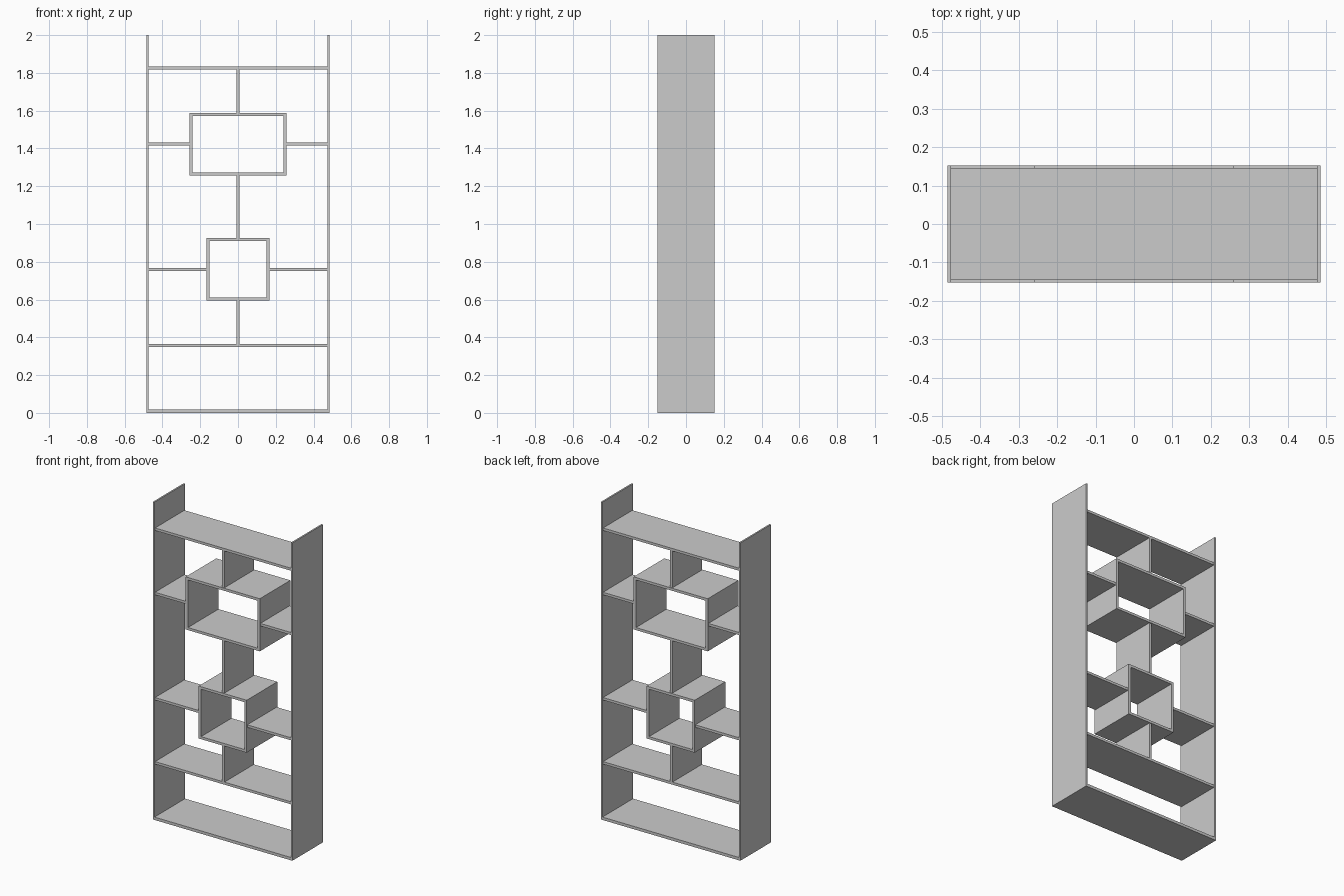
import bpy

if "Cube" in bpy.data.objects:
    bpy.data.objects.remove(bpy.data.objects["Cube"])

D = 0.152   # half depth of side panels, boxes and base
DS = 0.146  # half depth of the inset shelves
T = 0.016   # board thickness
SIDE_IN, SIDE_OUT = 0.475, 0.485


def board(name, x0, x1, z0, z1, d=D):
    bpy.ops.mesh.primitive_cube_add(size=1, location=((x0 + x1) / 2, 0, (z0 + z1) / 2))
    ob = bpy.context.object
    ob.name = name
    ob.scale = (x1 - x0, 2 * d, z1 - z0)
    bpy.ops.object.transform_apply(location=False, rotation=False, scale=True)
    return ob


def box_unit(name, hw, z0, z1):
    # open box made of four boards
    board(name + "_bottom", -hw, hw, z0, z0 + T)
    board(name + "_top", -hw, hw, z1 - T, z1)
    for s, side in ((-1, "left"), (1, "right")):
        a, b = sorted((s * hw, s * (hw - T)))
        board(f"{name}_{side}", a, b, z0 + T, z1 - T)
        # short shelf joining the box to the side panel
        a, b = sorted((s * hw, s * SIDE_IN))
        zc = (z0 + z1) / 2
        board(f"{name}_shelf_{side}", a, b, zc - T / 2, zc + T / 2, DS)


# side panels
for s, side in ((-1, "left"), (1, "right")):
    a, b = sorted((s * SIDE_IN, s * SIDE_OUT))
    board("side_panel_" + side, a, b, 0, 2)

# full-width shelves
board("base_shelf", -SIDE_IN, SIDE_IN, 0, 0.018)
board("lower_shelf", -SIDE_IN, SIDE_IN, 0.349, 0.365, DS)
board("upper_shelf", -SIDE_IN, SIDE_IN, 1.819, 1.835, DS)

# open boxes
box_unit("small_box", 0.167, 0.595, 0.925)
box_unit("large_box", 0.258, 1.257, 1.588)

# central dividers
for i, (z0, z1) in enumerate(((0.365, 0.595), (0.925, 1.257), (1.588, 1.819))):
    board(f"divider_{i + 1}", -T / 2, T / 2, z0, z1, DS)
